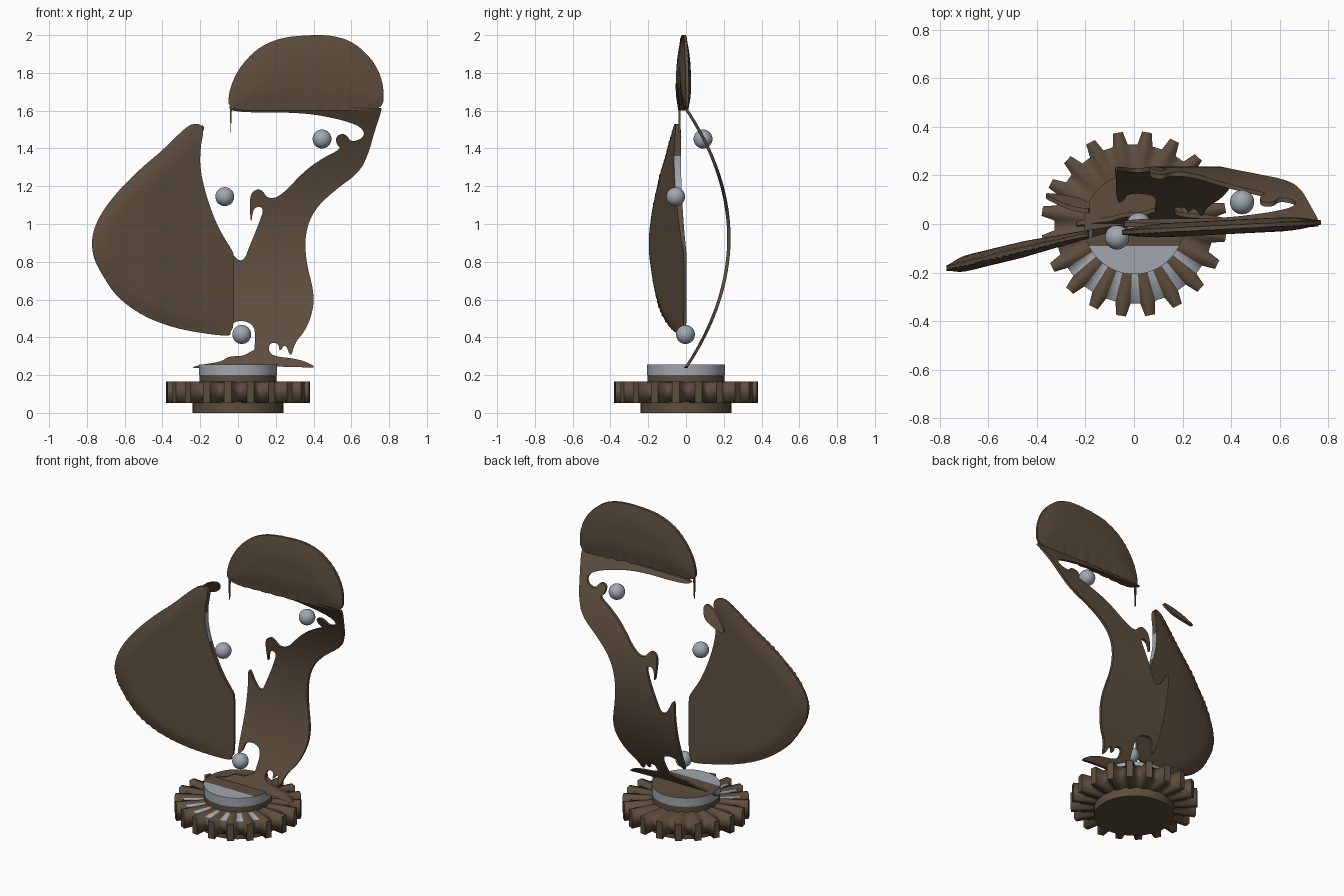
import bpy, bmesh, math
from mathutils import Vector

cube = bpy.data.objects.get("Cube")
if cube:
    bpy.data.objects.remove(cube, do_unlink=True)


def material(name, colour):
    mat = bpy.data.materials.new(name)
    mat.use_nodes = True
    mat.diffuse_color = (*colour, 1)
    mat.node_tree.nodes["Principled BSDF"].inputs["Base Color"].default_value = (*colour, 1)
    return mat


BRONZE = material("dark bronze", (0.11, 0.075, 0.047))
STEEL = material("steel grey", (0.35, 0.39, 0.43))


def finish(name, bm, steel_rule=None, angle=40):
    """Turn a bmesh into an object; faces that meet steel_rule become grey."""
    bmesh.ops.recalc_face_normals(bm, faces=bm.faces[:])
    bm.normal_update()
    for f in bm.faces:
        if steel_rule and steel_rule(f.calc_center_median(), f.normal):
            f.material_index = 1
    mesh = bpy.data.meshes.new(name)
    bm.to_mesh(mesh)
    bm.free()
    mesh.materials.append(BRONZE)
    mesh.materials.append(STEEL)
    obj = bpy.data.objects.new(name, mesh)
    bpy.context.collection.objects.link(obj)
    bpy.ops.object.select_all(action='DESELECT')
    obj.select_set(True)
    bpy.context.view_layer.objects.active = obj
    bpy.ops.object.shade_smooth_by_angle(angle=math.radians(angle))


def soften(points, rounds=2):
    """Corner cutting for a closed outline."""
    pts = [Vector(p) for p in points]
    for _ in range(rounds):
        cut = []
        for a, b in zip(pts, pts[1:] + pts[:1]):
            cut += [a.lerp(b, 0.25), a.lerp(b, 0.75)]
        pts = cut
    return pts


def panel(name, outline, middle, thickness, step_x=0.025, step_z=0.025,
          round_rule=None, steel_rule=None):
    """Curved plate: front outline cut into cells, then bent and thickened."""
    pts = soften(outline)
    rim = [p for p in pts if round_rule is None or round_rule(p)]
    bm = bmesh.new()
    bm.faces.new([bm.verts.new((p.x, 0, p.y)) for p in pts])
    bm.normal_update()
    bmesh.ops.triangulate(bm, faces=bm.faces[:])
    for axis, step in ((0, step_x), (2, step_z)):
        if not step:
            continue
        values = [v.co[axis] for v in bm.verts]
        normal = Vector((axis == 0, 0, axis == 2))
        at = min(values) + step
        while at < max(values):
            bmesh.ops.bisect_plane(bm, geom=bm.verts[:] + bm.edges[:] + bm.faces[:],
                                   dist=1e-5, plane_co=normal * at, plane_no=normal)
            at += step
    verts, faces = bm.verts[:], bm.faces[:]
    border = [e for e in bm.edges if e.is_boundary]
    back = {v: bm.verts.new(v.co) for v in verts}
    for f in faces:
        bm.faces.new([back[v] for v in reversed(f.verts)])
    for e in border:
        a, b = e.verts
        bm.faces.new((a, b, back[b], back[a]))
    for v in verts:
        x, z = v.co.x, v.co.z
        d = min((Vector((x, z)) - p).length for p in rim)
        y, half = middle(x, z), thickness(x, z, d) / 2
        v.co.y, back[v].co.y = y - half, y + half
    finish(name, bm, steel_rule)


def dome(d, width):
    return math.sin(math.pi / 2 * min(d / width, 1))


def bow(x, z):
    return 0.227 * (1 - ((z - 0.925) / 0.685) ** 2)


def sheet(x, z, d):
    return 0.018


def cylinder(name, radius, low, high, split=None, steel_rule=None):
    bm = bmesh.new()
    bmesh.ops.create_cone(bm, cap_ends=True, segments=64, radius1=radius,
                          radius2=radius, depth=high - low)
    bmesh.ops.translate(bm, verts=bm.verts[:], vec=(0, 0, (low + high) / 2))
    if split is not None:
        bmesh.ops.bisect_plane(bm, geom=bm.verts[:] + bm.edges[:] + bm.faces[:],
                               plane_co=(0, split, 0), plane_no=(0, 1, 0))
    finish(name, bm, steel_rule)


# Round base and hub; the hub top is grey only towards the front
FRONT = -0.09
cylinder("base_disc", 0.24, 0, 0.06)
cylinder("hub_neck", 0.205, 0.15, 0.2)
cylinder("hub_cap", 0.207, 0.2, 0.257, FRONT, lambda c, n: n.z < 0.9 or c.y < FRONT)

# Toothed wheel; the flats between the front teeth are grey
TEETH = 20
bm = bmesh.new()
columns = []
for i in range(TEETH):
    for offset, tooth in ((-3, 1), (3, 1), (5.5, 0), (12.5, 0)):
        a = math.radians(10 + i * 360 / TEETH + offset)
        outer = 0.382 if tooth else 0.328
        top, bottom = (0.166, 0.053) if tooth else (0.16, 0.07)
        profile = ((0.2, 0.053), (outer, bottom), (outer, top), (0.2, top))
        columns.append([bm.verts.new((r * math.cos(a), r * math.sin(a), z))
                        for r, z in profile])
for a, b in zip(columns, columns[1:] + columns[:1]):
    for k in range(4):
        j = (k + 1) % 4
        bm.faces.new((a[k], a[j], b[j], b[k]))
finish("toothed_wheel", bm,
       lambda c, n: n.z > 0.9 and c.z < 0.161 and c.y < FRONT, 70)

# Bowed body and neck sheet, with the arch over the low ball
body = [(0.17, 0.28), (0.16, 0.37), (0.215, 0.37), (0.22, 0.32), (0.25, 0.37),
        (0.28, 0.29), (0.3, 0.37), (0.36, 0.44), (0.4, 0.55), (0.4, 0.65),
        (0.36, 0.8), (0.355, 0.95), (0.4, 1.07), (0.5, 1.17), (0.64, 1.27),
        (0.69, 1.37), (0.72, 1.48), (0.76, 1.6), (0.76, 1.62), (-0.04, 1.62),
        (-0.04, 1.6), (0.06, 1.59), (0.35, 1.59), (0.56, 1.55), (0.66, 1.51),
        (0.67, 1.46), (0.6, 1.43), (0.57, 1.48), (0.52, 1.47), (0.52, 1.42),
        (0.55, 1.4), (0.45, 1.35), (0.35, 1.28), (0.23, 1.15), (0.16, 1.13),
        (0.12, 1.19), (0.07, 1.17), (0.06, 1.1), (0.07, 0.99), (0.08, 1.09),
        (0.14, 1.09), (0.11, 1.0), (0.06, 0.88), (0.03, 0.8), (-0.02, 0.82),
        (-0.08, 0.94), (-0.075, 0.8), (-0.075, 0.4), (-0.04, 0.42), (-0.03, 0.48),
        (0.03, 0.49), (0.09, 0.46), (0.09, 0.36), (0.08, 0.28)]
panel("body_sheet", body, bow, sheet, step_x=0)

# Ragged foot that ties the body to the hub
foot = [(-0.26, 0.235), (-0.2, 0.255), (-0.09, 0.27), (-0.05, 0.3), (0.03, 0.3),
        (0.09, 0.34), (0.16, 0.34), (0.18, 0.3), (0.33, 0.285), (0.43, 0.235),
        (0.3, 0.245), (-0.1, 0.245)]
panel("foot_sheet", foot, bow, sheet, step_x=0)

# Loose flap behind the wing tip
flap = [(-0.38, 1.39), (-0.32, 1.46), (-0.25, 1.51), (-0.17, 1.53),
        (-0.2, 1.45), (-0.27, 1.42)]
panel("loose_flap", flap, bow, sheet, step_x=0)

# Lens-shaped head with a thin spike at its tip
head = [(-0.05, 1.6), (-0.05, 1.7), (0.0, 1.82), (0.1, 1.93), (0.22, 1.985),
        (0.36, 2.0), (0.5, 2.0), (0.62, 1.96), (0.73, 1.85), (0.775, 1.72),
        (0.765, 1.6), (0.6, 1.6), (0.2, 1.6)]


def head_middle(x, z):
    return 0.05 * x - 0.032


panel("head", head, head_middle, lambda x, z, d: 0.014 + 0.044 * dome(d, 0.16))
spike = [(-0.045, 1.65), (-0.03, 1.65), (-0.035, 1.56), (-0.038, 1.46), (-0.042, 1.56)]
panel("head_spike", spike, head_middle, lambda x, z, d: 0.01, step_x=0)

# Swept wing, thick outside and thin at the inner edge
wing = [(-0.18, 1.5), (-0.2, 1.53), (-0.25, 1.53), (-0.31, 1.48), (-0.4, 1.39),
        (-0.52, 1.29), (-0.64, 1.17), (-0.73, 1.05), (-0.775, 0.94), (-0.77, 0.83),
        (-0.72, 0.73), (-0.64, 0.61), (-0.5, 0.51), (-0.34, 0.45), (-0.18, 0.42),
        (-0.04, 0.405), (-0.04, 0.43), (-0.02, 0.46), (-0.02, 0.83), (-0.03, 0.86),
        (-0.1, 0.97), (-0.16, 1.12), (-0.2, 1.28), (-0.2, 1.4)]
panel("wing", wing,
      lambda x, z: 0.22 * x - 0.02 * x * x,
      lambda x, z, d: 0.012 + min(0.12 * abs(x), 0.055) * dome(d, 0.09),
      round_rule=lambda p: p.x < -0.21 or p.y < 0.45,
      steel_rule=lambda c, n: n.x > 0.85 and 1.17 < c.z < 1.37 and c.x > -0.22)

# Three floating balls
for place, centre in (("upper", (0.445, 0.09, 1.45)),
                      ("middle", (-0.07, -0.055, 1.145)),
                      ("lower", (0.02, -0.003, 0.415))):
    bm = bmesh.new()
    bmesh.ops.create_uvsphere(bm, u_segments=32, v_segments=16, radius=0.05)
    bmesh.ops.translate(bm, verts=bm.verts[:], vec=centre)
    finish(place + "_ball", bm, lambda c, n: True)
